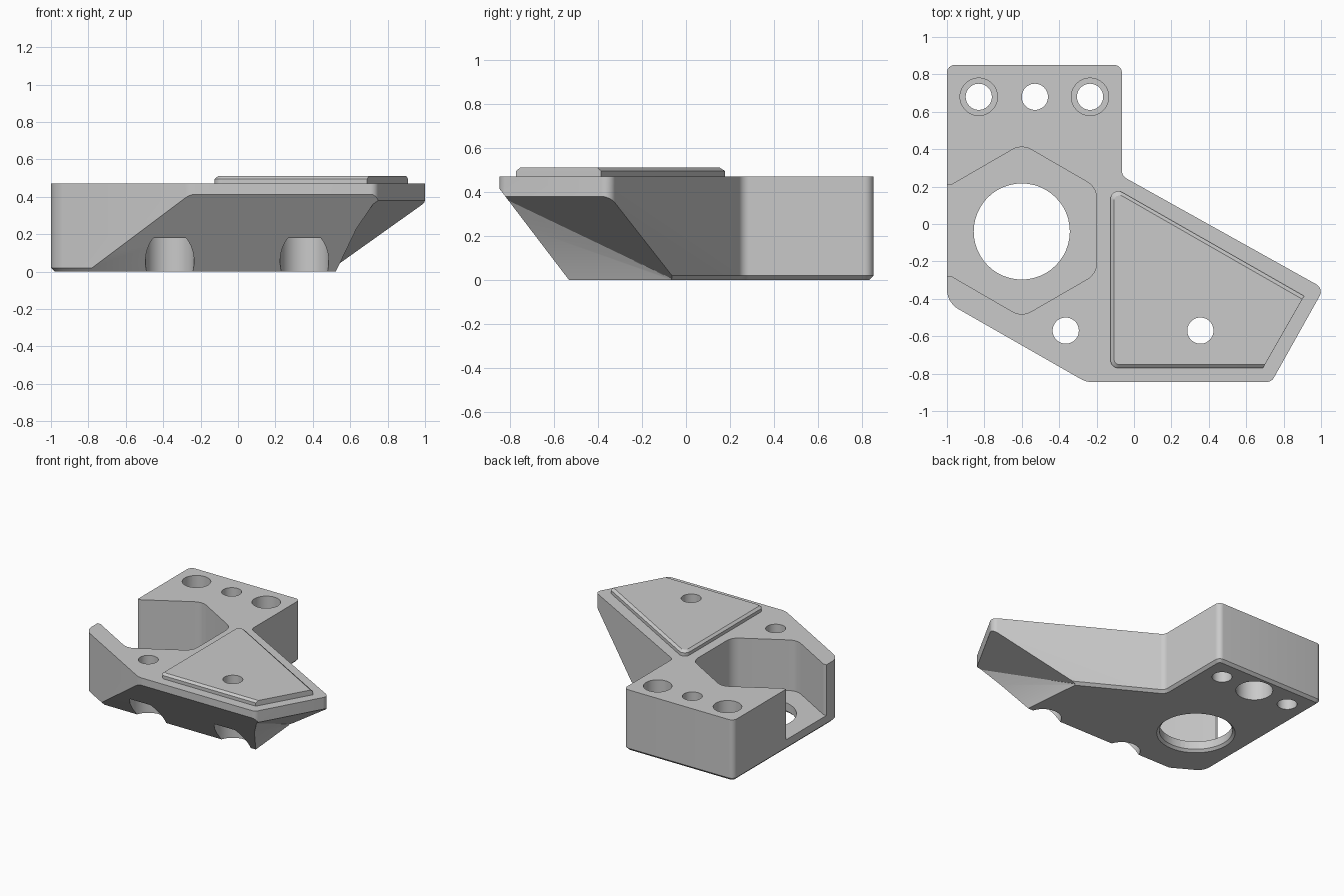
import bpy, bmesh, math
from mathutils import Vector

cube = bpy.data.objects.get("Cube")
if cube:
    bpy.data.objects.remove(cube, do_unlink=True)

grey = bpy.data.materials.new("plain_grey")
grey.use_nodes = True
colour = (0.59, 0.59, 0.59, 1)
grey.diffuse_color = colour
grey.node_tree.nodes["Principled BSDF"].inputs["Base Color"].default_value = colour


def rounded(corners, steps=6):
    """Closed 2D outline from (x, y, radius) corners."""
    out = []
    for i, (x, y, r) in enumerate(corners):
        p = Vector((x, y))
        if r == 0:
            out.append(p)
            continue
        a = (Vector(corners[i - 1][:2]) - p).normalized()
        b = (Vector(corners[(i + 1) % len(corners)][:2]) - p).normalized()
        half = a.angle(b) / 2
        centre = p + (a + b).normalized() * r / math.sin(half)
        start = p + a * r / math.tan(half) - centre
        end = p + b * r / math.tan(half) - centre
        for k in range(steps + 1):
            out.append(centre + start.lerp(end, k / steps).normalized() * r)
    return out


def inset(points, d):
    """Move a clockwise outline inwards by d."""
    out = []
    for i, p in enumerate(points):
        a = (p - points[i - 1]).normalized()
        b = (points[(i + 1) % len(points)] - p).normalized()
        n = (Vector((a.y, -a.x)) + Vector((b.y, -b.x))).normalized()
        out.append(p + n * d / max(0.5, math.cos(a.angle(b) / 2)))
    return out


def make_object(name, bm):
    bmesh.ops.recalc_face_normals(bm, faces=bm.faces)
    mesh = bpy.data.meshes.new(name)
    bm.to_mesh(mesh)
    bm.free()
    mesh.materials.append(grey)
    ob = bpy.data.objects.new(name, mesh)
    bpy.context.collection.objects.link(ob)
    return ob


def loft(name, layers):
    """Solid through (outline, z) layers with equal point counts."""
    bm = bmesh.new()
    rings = [[bm.verts.new((p[0], p[1], z)) for p in pts] for pts, z in layers]
    for low, high in zip(rings, rings[1:]):
        for i in range(len(low)):
            bm.faces.new((low[i - 1], low[i], high[i], high[i - 1]))
    bm.faces.new(rings[0])
    bm.faces.new(rings[-1])
    return make_object(name, bm)


def hull(name, points):
    bm = bmesh.new()
    for p in points:
        bm.verts.new(p)
    res = bmesh.ops.convex_hull(bm, input=bm.verts)
    loose = {v for v in res["geom_interior"] if isinstance(v, bmesh.types.BMVert)}
    bmesh.ops.delete(bm, geom=list(loose), context="VERTS")
    return make_object(name, bm)


def circle(x, y, r, n=48):
    return [(x + r * math.cos(math.tau * i / n), y + r * math.sin(math.tau * i / n))
            for i in range(n)]


def drill(x, y, r, z0, z1, r0=None):
    return loft("drill", [(circle(x, y, r0 or r), z0), (circle(x, y, r), z1)])


def cut(ob, cutter):
    cutter.hide_render = True
    mod = ob.modifiers.new("cut", "BOOLEAN")
    mod.operation = "DIFFERENCE"
    mod.solver = "EXACT"
    mod.object = cutter
    bpy.context.view_layer.objects.active = ob
    bpy.ops.object.modifier_apply(modifier=mod.name)
    bpy.data.objects.remove(cutter, do_unlink=True)


# Main body, with a small chamfer round the base
outline = rounded([(-1, 0.85, 0.04), (-0.065, 0.85, 0.04), (-0.065, 0.257, 0.05),
                   (1.015, -0.345, 0.045), (0.735, -0.845, 0.045),
                   (-0.256, -0.845, 0.12), (-1, -0.42, 0.12)])
body = loft("bracket_body", [(inset(outline, 0.02), 0), (outline, 0.02), (outline, 0.47)])

# Sloped front underside
front = [(-0.85, 0.42), (-0.845, 0.405), (-0.825, 0.36), (-0.53, 0), (-0.53, -0.1),
         (-1.1, -0.1), (-1.1, 0.42)]
cut(body, hull("front_slope", [(x, y, z) for x in (-1.3, 1.3) for y, z in front]))

# Faceted underside of the arm tip
tip, shoulder = Vector((1.015, -0.345, 0.38)), Vector((0.735, -0.845, 0.38))
inner, corner = Vector((0.48, -0.05, 0)), Vector((0.55, -0.53, 0))
out_back, out_front, down = Vector((0.15, 0.26, 0)), Vector((0, -0.3, 0)), Vector((0, 0, -0.1))
pts = [tip, tip + out_back, shoulder, shoulder + out_front,
       (0.8, -0.64, 0.35), (0.68, -0.37, 0.2), (1.4, -0.9, 0.38), (1.4, -0.9, -0.1)]
for p, off in ((inner, out_back), (corner, out_front)):
    pts += [p, p + off, p + down, p + off + down]
cut(body, hull("tip_slope", pts))

# Hexagonal pocket, open on the outer side, with a floor hole
pocket = rounded([(-0.6, 0.427, 0.1), (-0.2, 0.196, 0.1), (-0.2, -0.266, 0.1),
                  (-0.6, -0.497, 0.1), (-0.975, -0.28, 0), (-1.1, -0.28, 0),
                  (-1.1, 0.21, 0), (-0.975, 0.21, 0)])
cut(body, loft("pocket", [(pocket, 0.08), (pocket, 0.6)]))
cut(body, drill(-0.6, -0.04, 0.257, -0.1, 0.2))
cut(body, drill(-0.6, -0.04, 0.25, -0.01, 0.025, 0.285))

# Bolt holes with counterbores from above or below
for x, y, from_top in ((-0.83, 0.68, True), (-0.53, 0.68, False), (-0.235, 0.68, True),
                       (-0.365, -0.57, False), (0.355, -0.57, False)):
    cut(body, drill(x, y, 0.07, -0.1, 0.6))
    if from_top:
        cut(body, drill(x, y, 0.1, 0.28, 0.6))
    else:
        cut(body, drill(x, y, 0.13, -0.1, 0.18))

# Raised pad, chamfered on all but its end edge
base = rounded([(-0.125, 0.205, 0.04), (0.91, -0.385, 0), (0.69, -0.77, 0), (-0.125, -0.77, 0.04)])
top = rounded([(-0.107, 0.175, 0.03), (0.9, -0.402, 0), (0.7, -0.752, 0), (-0.107, -0.752, 0.03)])
pad = loft("raised_pad", [(base, 0.465), (base, 0.495), (top, 0.51)])
cut(pad, drill(0.355, -0.57, 0.07, 0.3, 0.6))

# Smooth curved walls, keep edges crisp
for ob in (body, pad):
    bpy.ops.object.select_all(action="DESELECT")
    ob.select_set(True)
    bpy.context.view_layer.objects.active = ob
    bpy.ops.object.shade_smooth_by_angle(angle=math.radians(25))
